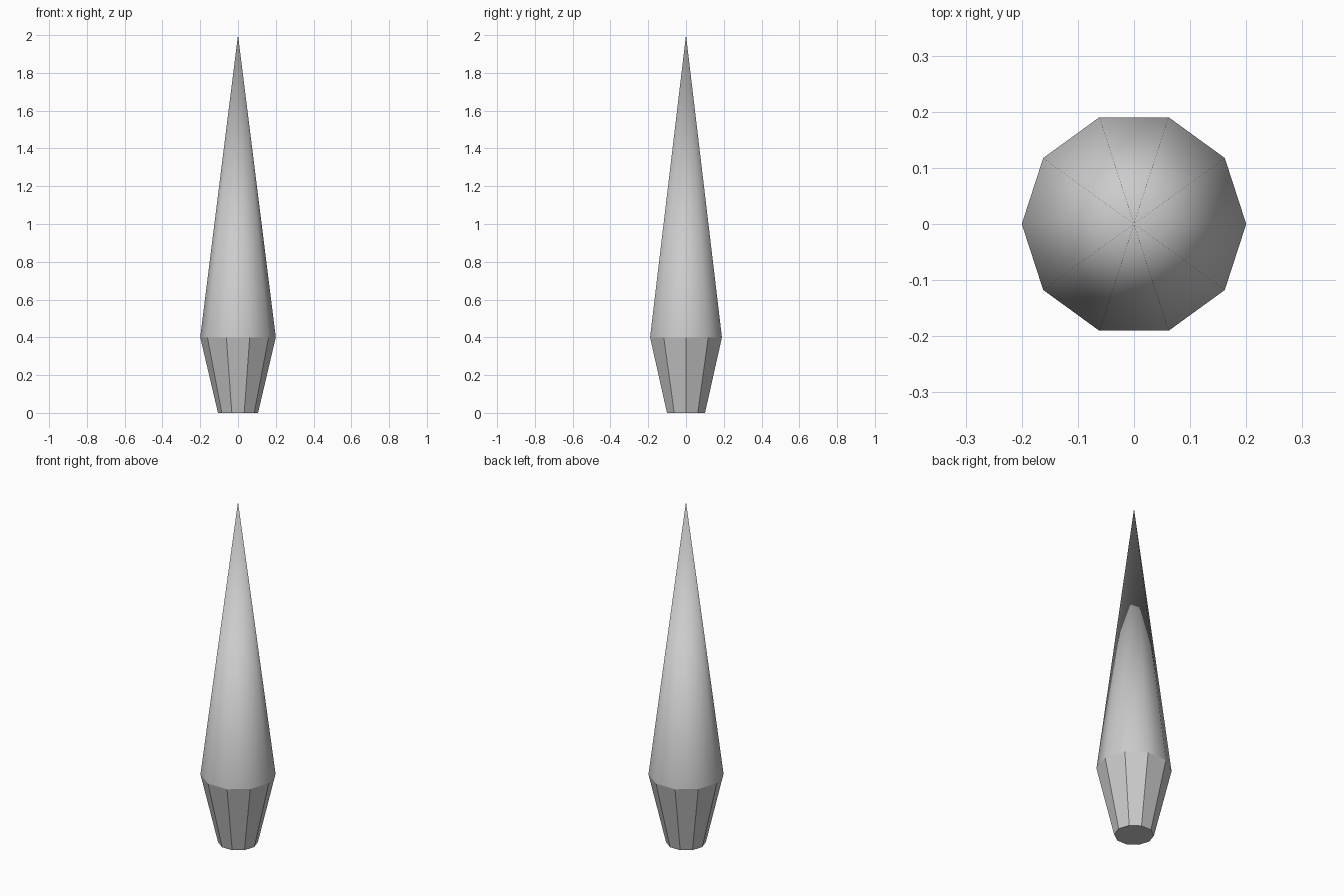
import bpy, bmesh, math

if "Cube" in bpy.data.objects:
    bpy.data.objects.remove(bpy.data.objects["Cube"])

SIDES = 10


def ring(bm, radius, z):
    return [bm.verts.new((radius * math.cos(2 * math.pi * i / SIDES),
                          radius * math.sin(2 * math.pi * i / SIDES), z))
            for i in range(SIDES)]


bm = bmesh.new()
base = ring(bm, 0.106, 0.0)
shoulder = ring(bm, 0.2, 0.4)
tip = bm.verts.new((0, 0, 2.0))

for i in range(SIDES):
    j = (i + 1) % SIDES
    # Faceted tapered socket
    bm.faces.new((base[i], base[j], shoulder[j], shoulder[i]))
    # Smooth long point
    bm.faces.new((shoulder[i], shoulder[j], tip)).smooth = True

# Closed underside
bm.faces.new(base[::-1]).smooth = True

mesh = bpy.data.meshes.new("spike")
bm.to_mesh(mesh)
bm.free()
spike = bpy.data.objects.new("spike", mesh)
bpy.context.collection.objects.link(spike)
